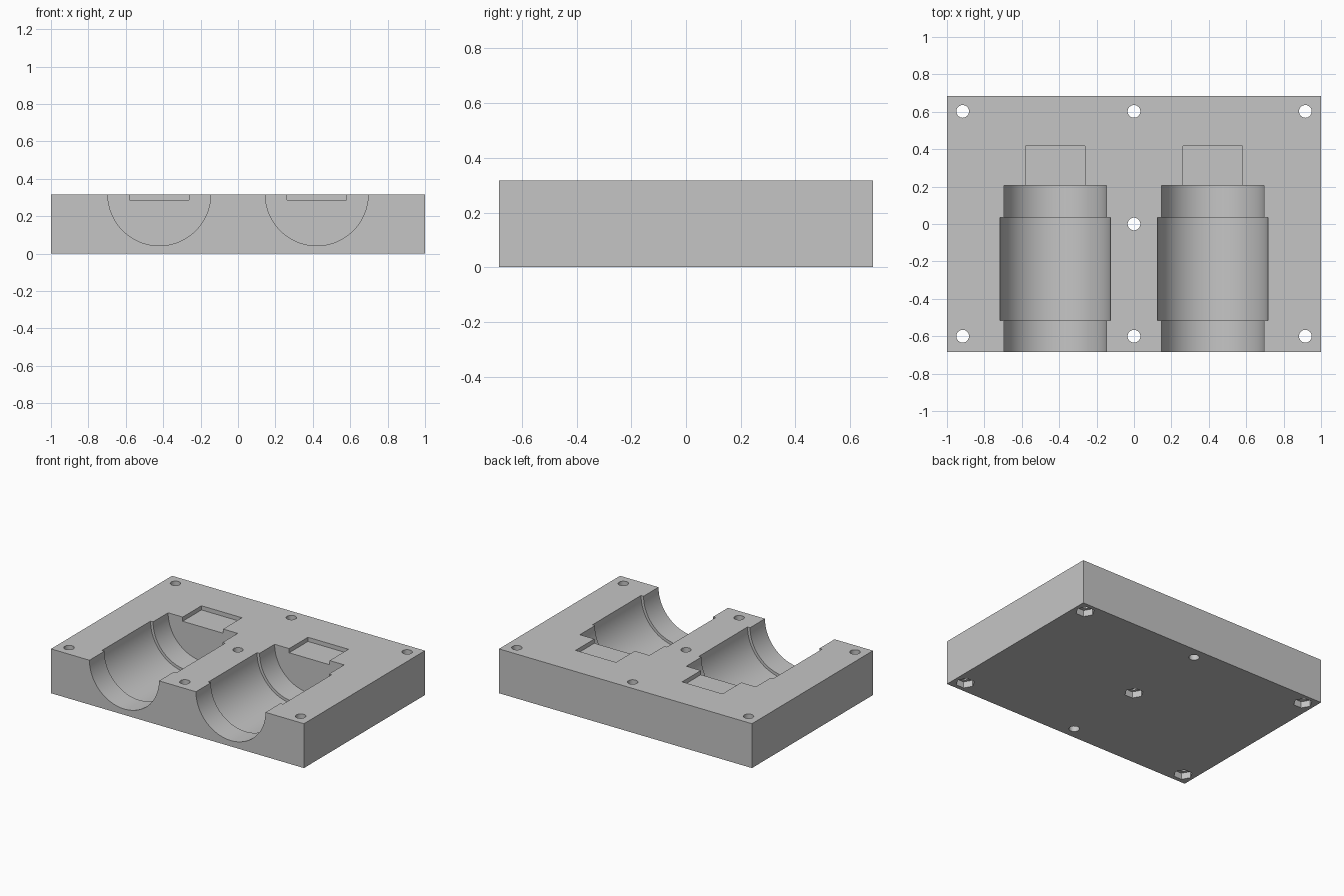
import bpy
from math import radians
from mathutils import Matrix, Vector
import bmesh

cube = bpy.data.objects.get("Cube")
if cube:
    bpy.data.objects.remove(cube, do_unlink=True)

LENGTH, DEPTH, HEIGHT = 2.0, 1.367, 0.317
FRONT = -DEPTH / 2

grey = bpy.data.materials.new("plain grey")
grey.use_nodes = True
colour = (0.56, 0.56, 0.56, 1)
grey.diffuse_color = colour
grey.node_tree.nodes["Principled BSDF"].inputs["Base Color"].default_value = colour


def make_object(name, bm):
    bmesh.ops.recalc_face_normals(bm, faces=bm.faces)
    mesh = bpy.data.meshes.new(name)
    bm.to_mesh(mesh)
    bm.free()
    mesh.materials.append(grey)
    obj = bpy.data.objects.new(name, mesh)
    bpy.context.collection.objects.link(obj)
    return obj


def box(name, low, high):
    low, high = Vector(low), Vector(high)
    bm = bmesh.new()
    bmesh.ops.create_cube(bm, size=1)
    bmesh.ops.scale(bm, vec=high - low, verts=bm.verts)
    bmesh.ops.translate(bm, vec=(low + high) / 2, verts=bm.verts)
    return make_object(name, bm)


def prism(name, start, end, radius, sides):
    """Regular prism between two points."""
    start, end = Vector(start), Vector(end)
    axis = end - start
    turn = Matrix.Identity(4) if axis.z else Matrix.Rotation(radians(90), 4, "X")
    bm = bmesh.new()
    bmesh.ops.create_cone(bm, cap_ends=True, segments=sides, radius1=radius, radius2=radius,
                          depth=axis.length, matrix=Matrix.Translation((start + end) / 2) @ turn)
    # put a corner on the x axis for hexagons
    if sides == 6:
        centre = (start + end) / 2
        first = max(bm.verts, key=lambda v: v.co.x).co - centre
        if abs(first.y) > radius * 0.1:
            bmesh.ops.rotate(bm, cent=centre, verts=bm.verts,
                             matrix=Matrix.Rotation(radians(30), 3, "Z"))
    return make_object(name, bm)


block = box("mould_block", (-LENGTH / 2, FRONT, 0), (LENGTH / 2, -FRONT, HEIGHT))
cutters = []

# Two stepped half-round channels, each with a shallow rectangular pocket
for x in (-0.421, 0.421):
    cutters += [
        prism("channel_cutter", (x, FRONT - 0.1, HEIGHT), (x, 0.205, HEIGHT), 0.275, 96),
        prism("wide_channel_cutter", (x, -0.515, HEIGHT), (x, 0.035, HEIGHT), 0.295, 96),
        box("pocket_cutter", (x - 0.16, 0.1, HEIGHT - 0.03), (x + 0.16, 0.417, HEIGHT + 0.1)),
    ]

# Bolt holes, with hexagonal nut recesses underneath the corners and the middle
corners = [(x, y) for x in (-0.916, 0.916) for y in (-0.6, 0.602)]
nuts = corners + [(0, 0)]
for x, y in nuts + [(0, -0.6), (0, 0.602)]:
    cutters.append(prism("bolt_hole_cutter", (x, y, -0.1), (x, y, HEIGHT + 0.1), 0.034, 32))
for x, y in nuts:
    cutters.append(prism("nut_recess_cutter", (x, y, -0.1), (x, y, 0.045), 0.062, 6))

bpy.ops.object.select_all(action="DESELECT")
block.select_set(True)
bpy.context.view_layer.objects.active = block
for cutter in cutters:
    cutter.hide_render = True
    cut = block.modifiers.new("cut", "BOOLEAN")
    cut.operation = "DIFFERENCE"
    cut.solver = "EXACT"
    cut.object = cutter
    bpy.ops.object.modifier_apply(modifier=cut.name)
    bpy.data.objects.remove(cutter, do_unlink=True)

bpy.ops.object.shade_smooth_by_angle(angle=radians(30))
